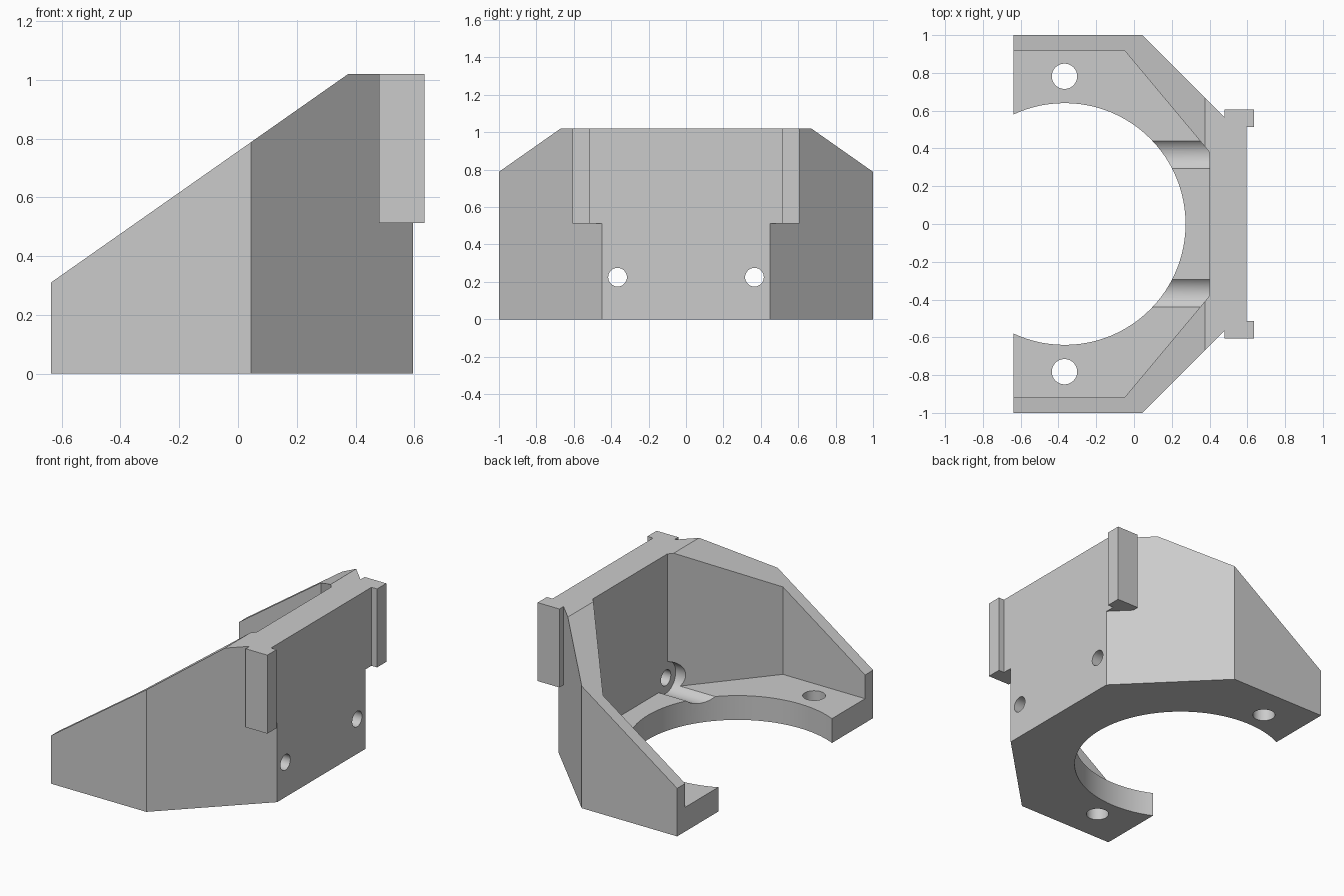
import bpy, bmesh, math
from mathutils import Matrix, Vector

if "Cube" in bpy.data.objects:
    bpy.data.objects.remove(bpy.data.objects["Cube"], do_unlink=True)

grey = bpy.data.materials.new("light grey plastic")
grey.use_nodes = True
grey.diffuse_color = (0.6, 0.6, 0.6, 1)
grey.node_tree.nodes["Principled BSDF"].inputs["Base Color"].default_value = (0.6, 0.6, 0.6, 1)


def make_object(name, bm):
    bmesh.ops.recalc_face_normals(bm, faces=bm.faces)
    mesh = bpy.data.meshes.new(name)
    bm.to_mesh(mesh)
    bm.free()
    mesh.materials.append(grey)
    obj = bpy.data.objects.new(name, mesh)
    bpy.context.collection.objects.link(obj)
    return obj


def prism(name, points, depth):
    """Extrude a flat polygon along a vector."""
    bm = bmesh.new()
    face = bm.faces.new([bm.verts.new(p) for p in points])
    new = bmesh.ops.extrude_face_region(bm, geom=[face])["geom"]
    bmesh.ops.translate(bm, verts=[v for v in new if isinstance(v, bmesh.types.BMVert)],
                        vec=Vector(depth))
    return make_object(name, bm)


def plan_prism(name, half, bottom, top):
    """Extrude upward a plan outline mirrored across y = 0."""
    plan = half + [(x, -y) for x, y in reversed(half)]
    return prism(name, [(x, y, bottom) for x, y in plan], (0, 0, top - bottom))


def cylinder(name, centre, radius, length, segments, along_x=False):
    bm = bmesh.new()
    turn = Matrix.Rotation(math.pi / 2 if along_x else 0, 4, "Y")
    bmesh.ops.create_cone(bm, cap_ends=True, segments=segments, radius1=radius,
                          radius2=radius, depth=length,
                          matrix=Matrix.Translation(centre) @ turn)
    return make_object(name, bm)


def combine(target, other, operation):
    mod = target.modifiers.new(operation.lower(), "BOOLEAN")
    mod.operation = operation
    mod.solver = "EXACT"
    mod.object = other
    bpy.context.view_layer.objects.active = target
    bpy.ops.object.modifier_apply(modifier=mod.name)
    bpy.data.objects.remove(other, do_unlink=True)


BACK, TOP, FLOOR = -0.637, 1.02, 0.157

# Solid body with chamfered corners
bracket = plan_prism("bracket_body", [(BACK, 1), (0.045, 1), (0.595, 0.45)], 0, TOP)

# Rails standing out from the mounting face
rails = plan_prism("mounting_rails", [(0.48, 0.607), (0.635, 0.607), (0.635, 0.513),
                                      (0.595, 0.513)], 0.513, TOP)
combine(bracket, rails, "UNION")

# Open pocket above the floor
pocket = plan_prism("pocket_cutter", [(-1, 0.918), (-0.05, 0.918), (0.4, 0.38)], FLOOR, 1.5)
combine(bracket, pocket, "DIFFERENCE")

# Sloping top of the side walls
rise = (TOP - 0.31) / (0.375 - BACK)
slope = prism("slope_cutter", [(-1, -2, 0.31 + (-1 - BACK) * rise), (0.375, -2, TOP),
                               (0.375, -2, 2), (-1, -2, 2)], (0, 4, 0))
combine(bracket, slope, "DIFFERENCE")

# Large round opening in the floor
combine(bracket, cylinder("opening_cutter", (-0.367, 0, 0), 0.64, 1, 96), "DIFFERENCE")

# Floor holes, bolt holes and bolt head recesses on both sides
for side in (-1, 1):
    y = side * 0.366
    combine(bracket, cylinder("floor_hole_cutter", (-0.368, side * 0.782, 0), 0.067, 1, 48),
            "DIFFERENCE")
    combine(bracket, cylinder("bolt_hole_cutter", (0.5, y, 0.225), 0.05, 0.6, 48, True),
            "DIFFERENCE")
    combine(bracket, cylinder("recess_cutter", (0.1, y, 0.225), 0.1, 0.6, 48, True),
            "DIFFERENCE")

# Smooth round walls, sharp corners
bpy.ops.object.select_all(action="DESELECT")
bracket.select_set(True)
bpy.context.view_layer.objects.active = bracket
bpy.ops.object.shade_smooth_by_angle(angle=math.radians(20))
